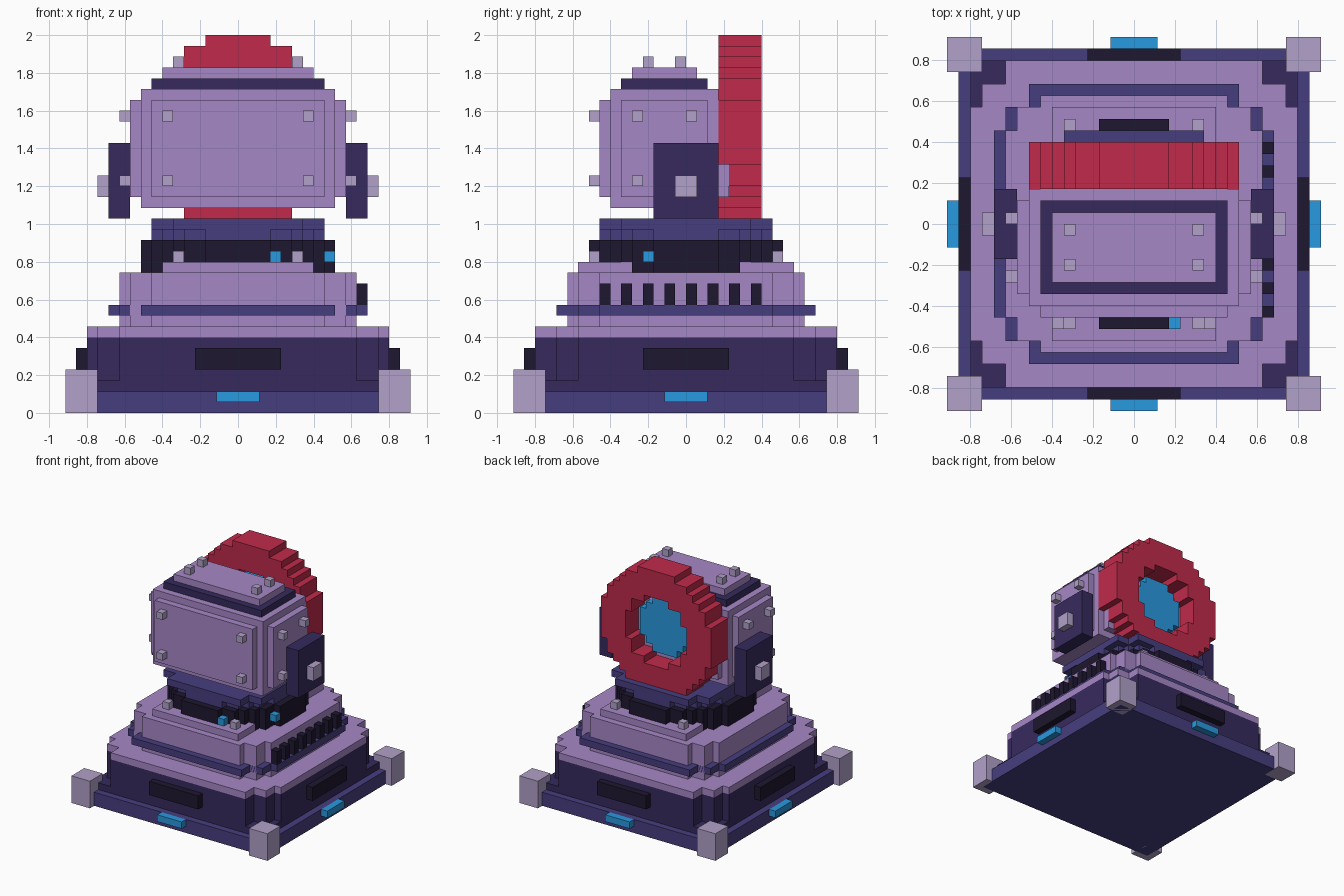
import bpy, bmesh, math

if "Cube" in bpy.data.objects:
    bpy.data.objects.remove(bpy.data.objects["Cube"])

U = 2 / 35  # one block


def material(name, r, g, b):
    m = bpy.data.materials.new(name)
    m.diffuse_color = [(c / 255) ** 2.2 for c in (r, g, b)] + [1]
    m.use_nodes = True
    m.node_tree.nodes["Principled BSDF"].inputs["Base Color"].default_value = m.diffuse_color
    return m


PURPLE = material("purple", 165, 134, 197)
DARK = material("dark_purple", 57, 46, 93)
NAVY = material("navy", 72, 64, 126)
BLACK = material("black", 35, 29, 50)
PALE = material("pale", 176, 160, 200)
BLUE = material("blue", 45, 152, 222)
RED = material("red", 190, 46, 76)


def finish(name, bm, mat):
    bmesh.ops.scale(bm, vec=(U, U, U), verts=bm.verts)
    me = bpy.data.meshes.new(name)
    bm.to_mesh(me)
    bm.free()
    me.materials.append(mat)
    ob = bpy.data.objects.new(name, me)
    bpy.context.collection.objects.link(ob)
    return ob


def boxes(name, mat, ranges, mirror=""):
    """Boxes given as (x0, x1, y0, y1, z0, z1), optionally mirrored in x and y."""
    bm = bmesh.new()
    for x0, x1, y0, y1, z0, z1 in ranges:
        for sx in ((1, -1) if "x" in mirror else (1,)):
            for sy in ((1, -1) if "y" in mirror else (1,)):
                vs = bmesh.ops.create_cube(bm, size=1)["verts"]
                bmesh.ops.scale(bm, vec=(x1 - x0, y1 - y0, z1 - z0), verts=vs)
                bmesh.ops.translate(bm, verts=vs, vec=(
                    sx * (x0 + x1) / 2, sy * (y0 + y1) / 2, (z0 + z1) / 2))
    return finish(name, bm, mat)


def disc_steps(r):
    """Half extents of a blocky disc of radius r."""
    rows = {}
    for y in range(r):
        rows[math.floor(math.sqrt(r * r - (y + .5) ** 2) + .5)] = y + 1
    return sorted(rows.items(), reverse=True)


def quadrant(steps):
    pts = []
    for i, (x, y) in enumerate(steps):
        if i:
            pts.append((x, steps[i - 1][1]))
        pts.append((x, y))
    return pts


def outline(steps):
    q = quadrant(steps)
    return (q + [(-x, y) for x, y in reversed(q)]
            + [(-x, -y) for x, y in q] + [(x, -y) for x, y in reversed(q)])


def prism(name, mat, pts, h0, h1, upright=0, half=False):
    """Extrude an outline along z, or along y about the height 'upright'."""
    bm = bmesh.new()

    def place(x, t, h):
        return bm.verts.new((x, h, t + upright) if upright else (x, t, h))
    if upright:
        h0, h1 = h1, h0
    low = [place(x, t, h0) for x, t in pts]
    top = [place(x, t, h1) for x, t in pts]
    bm.faces.new(top)
    bm.faces.new(low[::-1])
    n = len(pts)
    for i in range(n):
        j = (i + 1) % n
        if not (half and pts[i][0] == 0 and pts[j][0] == 0):
            bm.faces.new((low[i], low[j], top[j], top[i]))
    ob = finish(name, bm, mat)
    if half:
        ob.modifiers.new("mirror", "MIRROR")
    return ob


# Base plate, corner feet, side lights and side slots
boxes("base_plate", NAVY, [(-15, 15, -15, 15, 0, 2)])
boxes("corner_feet", PALE, [(13, 16, 13, 16, 0, 4)], "xy")
for name, mat, w, d, z0, z1 in (("base_lights", BLUE, 2, 16, 1, 2),
                                ("base_slots", BLACK, 4, 15, 4, 6)):
    boxes(name + "_front_back", mat, [(-w, w, d - 1, d, z0, z1)], "y")
    boxes(name + "_sides", mat, [(d - 1, d, -w, w, z0, z1)], "x")

# Lower tier with notched corners
notched = outline([(14, 10), (13, 12), (11, 14)])
boxes("lower_skirt", DARK, [(-14, 14, -14, 14, 2, 3)])
prism("lower_tier", DARK, notched, 3, 7)
prism("lower_tier_top", PURPLE, notched, 7, 8)

# Middle tier with its trim band, vents on the right side, and top step
prism("middle_tier", PURPLE, outline([(11, 8), (10, 10), (8, 11)]), 8, 13)
prism("trim_band", NAVY, outline([(12, 8), (11, 10), (9, 12)]), 9, 10)
boxes("side_vents", BLACK, [(11, 12, y, y + 1, 10, 12) for y in range(-8, 8, 2)])
boxes("middle_step", PURPLE, [(-7, 7, -10, 10, 13, 14)])

# Round neck with rivets and indicator lights
prism("neck_collar", BLACK, outline(disc_steps(9)), 13, 16)
boxes("neck_rivets", PALE, [(5, 6, 8, 9, 14, 15)], "xy")
boxes("neck_lights", BLUE, [(3, 4, -9, -8, 14, 15), (8, 9, -4, -3, 14, 15)])
prism("neck_disc", NAVY, outline(disc_steps(8)), 16, 17)
prism("neck_plate", NAVY, outline([(8, 6), (6, 8)]), 17, 18)

# Head with raised panels and stepped roof
boxes("head", PURPLE, [(-9, 9, -7, 3, 19, 30)])
boxes("head_front_panel", PURPLE, [(-8, 8, -8, -7, 20, 29)])
boxes("head_back_panel", PURPLE, [(-8.02, 8.02, 3, 4, 20, 29)])
boxes("head_side_panels", PURPLE, [(9, 10, -6, 2, 20, 29)], "x")
boxes("roof_band", DARK, [(-8, 8, -6, 2, 30, 31)])
boxes("roof_cap", PURPLE, [(-7, 7, -5, 1, 31, 32)])

# Head rivets
boxes("front_rivets", PALE, [(6, 7, -9, -8, z, z + 1) for z in (21, 27)], "x")
boxes("side_rivets", PALE, [(10, 11, y, y + 1, z, z + 1)
                            for y in (-5, 0) for z in (21, 27)], "x")
boxes("roof_rivets", PALE, [(5, 6, y, y + 1, 32, 33) for y in (-4, -1)], "x")

# Side brackets with bolts
boxes("side_brackets", DARK, [(10, 12, -3, 3, 18, 25)], "x")
boxes("bracket_bolts", PALE, [(12, 13, -1, 1, 20, 22)], "x")

# Rear ring and its blue core
outer, inner = quadrant(disc_steps(9)), quadrant(disc_steps(5))
half_ring = ([(0, -9)] + [(x, -y) for x, y in reversed(outer)] + outer + [(0, 9), (0, 5)]
             + inner[::-1] + [(x, -y) for x, y in inner] + [(0, -5)])
prism("rear_ring", RED, half_ring, 3, 7, upright=26, half=True)
prism("rear_core", BLUE, outline(disc_steps(4)), 4, 5, upright=26)
